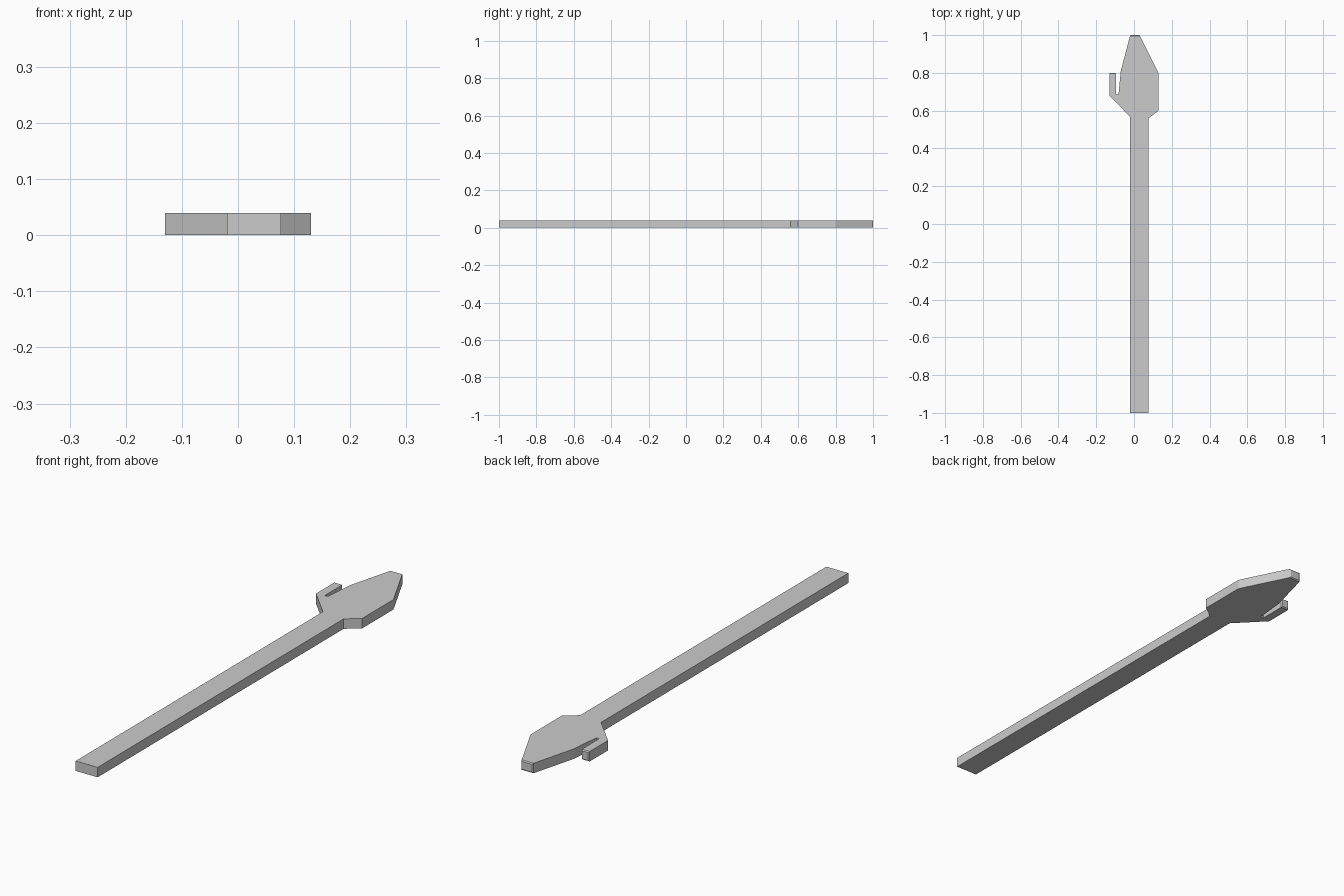
import bpy, bmesh

if "Cube" in bpy.data.objects:
    bpy.data.objects.remove(bpy.data.objects["Cube"])

grey = bpy.data.materials.new("plain_grey")
grey.diffuse_color = (0.6, 0.6, 0.6, 1)
grey.use_nodes = True
grey.node_tree.nodes["Principled BSDF"].inputs["Base Color"].default_value = grey.diffuse_color

THICK = 0.04


def plate(name, outline, chamfer_ys=()):
    """Extrude an outline upward, chamfering the end faces lying at the given y."""
    bm = bmesh.new()
    face = bm.faces.new([bm.verts.new((x, y, 0)) for x, y in outline])
    ext = bmesh.ops.extrude_face_region(bm, geom=[face])
    top = [v for v in ext["geom"] if isinstance(v, bmesh.types.BMVert)]
    bmesh.ops.translate(bm, verts=top, vec=(0, 0, THICK))
    bmesh.ops.recalc_face_normals(bm, faces=bm.faces)
    ends = [e for e in bm.edges
            if any(all(abs(v.co.y - y) < 1e-4 for v in e.verts) for y in chamfer_ys)]
    if ends:
        bmesh.ops.bevel(bm, geom=ends, offset=0.004, segments=1, affect='EDGES')
    mesh = bpy.data.meshes.new(name)
    bm.to_mesh(mesh)
    bm.free()
    mesh.materials.append(grey)
    obj = bpy.data.objects.new(name, mesh)
    bpy.context.collection.objects.link(obj)
    return obj


# One continuous flat piece: long shaft, leaf-shaped head and side hook
plate("shaft_with_hooked_head", [
    (-0.02, -1.0), (0.077, -1.0), (0.077, 0.56),          # shaft
    (0.13, 0.60), (0.13, 0.80), (0.03, 1.0),              # right side of head
    (-0.02, 1.0), (-0.07, 0.81), (-0.082, 0.685),         # tip and left side
    (-0.095, 0.685), (-0.095, 0.80), (-0.13, 0.80),       # hook
    (-0.13, 0.68), (-0.02, 0.567),
], chamfer_ys=(1.0, 0.80))
